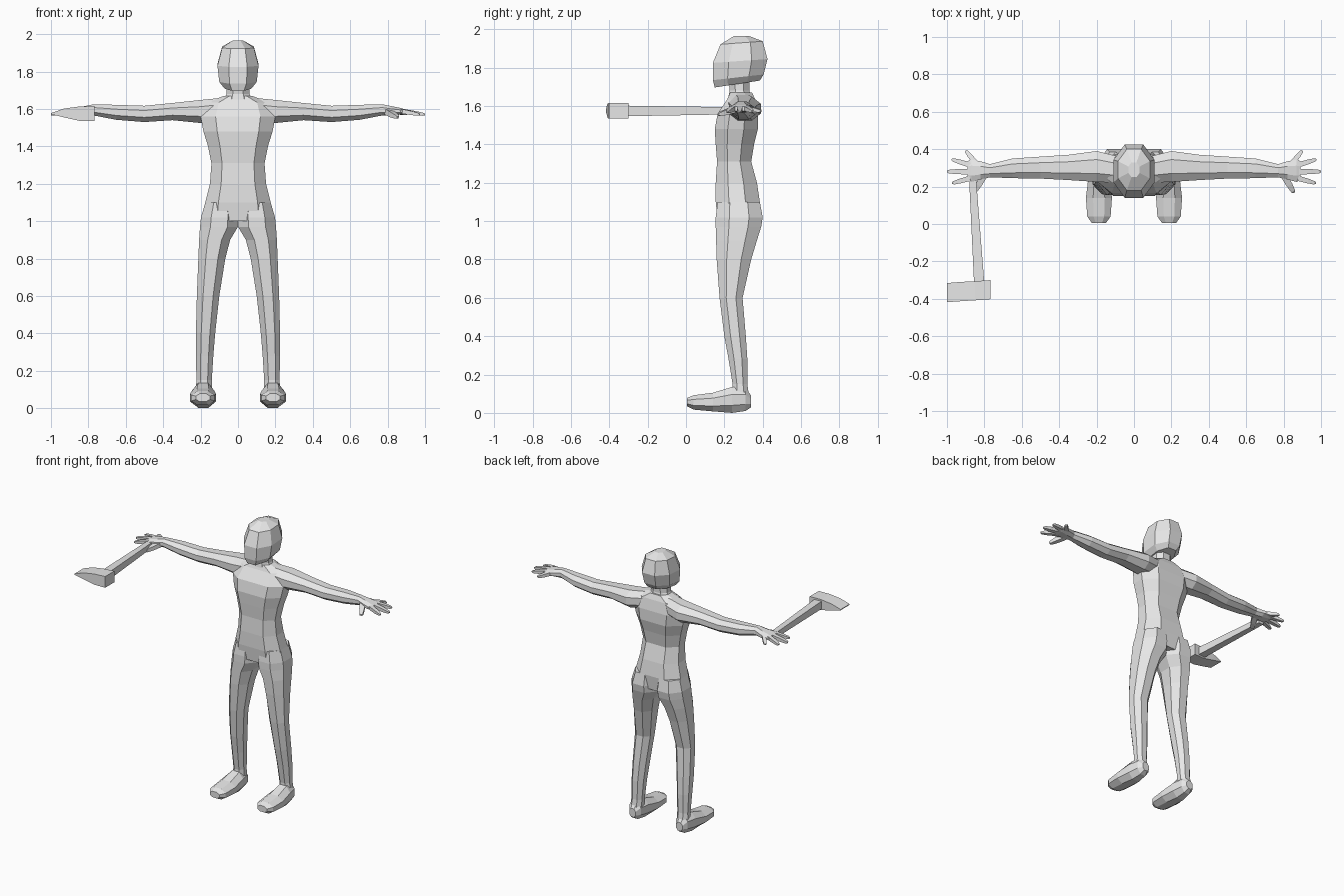
import bpy, bmesh
from mathutils import Vector

grey = bpy.data.materials.new("plain grey")
grey.diffuse_color = (0.8, 0.8, 0.8, 1)

# unit cross-sections: boxy torso, round limb, square
BODY = [(-.6, -1), (.6, -1), (1, -.4), (1, .35), (.55, 1), (-.55, 1), (-1, .35), (-1, -.4)]
ROUND = [(-.45, -1), (.45, -1), (1, -.42), (1, .42), (.45, 1), (-.45, 1), (-1, .42), (-1, -.42)]
SQUARE = [(-1, -1), (1, -1), (1, 1), (-1, 1)]


def loft(name, rings, mirror=False):
    """Skin a list of point rings, cap both ends."""
    bm = bmesh.new()
    rows = [[bm.verts.new(p) for p in r] for r in rings]
    n = len(rows[0])
    for a, b in zip(rows, rows[1:]):
        for i in range(n):
            j = (i + 1) % n
            bm.faces.new((a[i], a[j], b[j], b[i]))
    bm.faces.new(rows[0])
    bm.faces.new(rows[-1])
    bmesh.ops.recalc_face_normals(bm, faces=bm.faces)
    me = bpy.data.meshes.new(name)
    bm.to_mesh(me)
    bm.free()
    me.materials.append(grey)
    ob = bpy.data.objects.new(name, me)
    bpy.context.collection.objects.link(ob)
    if mirror:
        ob.modifiers.new("mirror", 'MIRROR').use_mirror_merge = False
    return ob


def zring(sec, z, x0, x1, y0, y1, tilt=0):
    xc, yc, hx, hy = (x0 + x1) / 2, (y0 + y1) / 2, (x1 - x0) / 2, (y1 - y0) / 2
    return [(xc + u * hx, yc + v * hy, z + tilt * v) for u, v in sec]


def yring(sec, y, x0, x1, z0, z1):
    return [(px, y, pz) for px, pz, _ in zring(sec, 0, x0, x1, z0, z1)]


def xring(sec, x, y0, y1, z0, z1):
    return [(x, py, pz) for py, pz, _ in zring(sec, 0, y0, y1, z0, z1)]


# torso: z, half width, front y, back y
loft("torso", [zring(BODY, z, -h, h, a, b) for z, h, a, b in [
    (1.0, .185, .165, .375), (1.1, .175, .155, .385), (1.2, .15, .155, .37),
    (1.31, .142, .162, .34), (1.4, .16, .155, .355), (1.48, .185, .15, .375),
    (1.56, .20, .165, .375), (1.635, .17, .215, .36), (1.67, .075, .23, .345)]])

# neck
loft("neck", [zring(ROUND, z, -h, h, a, b) for z, h, a, b in [
    (1.62, .09, .215, .35), (1.68, .062, .228, .33), (1.75, .06, .22, .33)]])

# head, tilted up towards the back at the jaw
loft("head", [zring(ROUND, z, -h, h, a, b, t) for z, h, a, b, t in [
    (1.715, .07, .15, .385, .018), (1.75, .10, .14, .405, .015),
    (1.835, .11, .14, .425, .01), (1.93, .085, .18, .40, .008),
    (1.965, .03, .25, .33, 0)]])

# legs: z, inner x, outer x, front y, back y
loft("legs", [zring(ROUND, z, *r) for z, *r in [
    (1.1, .01, .175, .165, .385), (1.02, .0, .198, .155, .40),
    (.97, .0, .203, .155, .392), (.9, .042, .208, .157, .37),
    (.8, .068, .212, .16, .34), (.6, .10, .22, .175, .295),
    (.4, .122, .225, .20, .312), (.28, .132, .225, .222, .32),
    (.15, .14, .222, .243, .32), (.08, .14, .228, .24, .33)]], True)

# feet: y, inner x, outer x, bottom z, top z
loft("feet", [yring(ROUND, y, *r) for y, *r in [
    (.005, .15, .225, .035, .078), (.04, .125, .25, .017, .092),
    (.14, .118, .257, .008, .105), (.24, .128, .245, 0, .135),
    (.31, .14, .23, .01, .13), (.34, .16, .21, .03, .09)]], True)

# arms and palms: x, front y, back y, bottom z, top z
loft("arms", [xring(ROUND, x, *r) for x, *r in [
    (.08, .22, .36, 1.54, 1.66), (.2, .225, .39, 1.525, 1.648),
    (.35, .235, .37, 1.54, 1.632), (.5, .243, .36, 1.53, 1.617),
    (.65, .245, .35, 1.542, 1.622), (.77, .25, .32, 1.565, 1.625),
    (.82, .238, .335, 1.565, 1.615), (.87, .225, .345, 1.57, 1.605),
    (.89, .235, .335, 1.574, 1.598)]], True)

# fingers: base, tip, base half thickness
for name, base, tip, w in [
        ("little_finger", (.845, .325, 1.588), (.90, .392, 1.573), .014),
        ("ring_finger", (.875, .315, 1.588), (.975, .345, 1.573), .014),
        ("middle_finger", (.88, .28, 1.588), (1.0, .28, 1.57), .015),
        ("index_finger", (.875, .245, 1.588), (.972, .218, 1.57), .014),
        ("thumb", (.80, .262, 1.585), (.855, .168, 1.555), .018)]:
    a, b = Vector(base), Vector(tip)
    side = (b - a).cross(Vector((0, 0, 1))).normalized()
    up = side.cross(b - a).normalized()
    loft(name, [[a.lerp(b, t) + side * u * w * k + up * v * w * k * .85
                 for u, v in SQUARE] for t, k in [(0, 1), (.55, .9), (.9, .65), (1, .3)]], True)

# axe handle, running forward from the hand
loft("axe_handle", [yring(SQUARE, y, *r) for y, *r in [
    (.25, -.882, -.845, 1.557, 1.594), (-.32, -.855, -.80, 1.547, 1.602)]])

# axe head: square poll, tapering to the cutting edge
loft("axe_head", [xring(SQUARE, x, *r) for x, *r in [
    (-.767, -.402, -.30, 1.535, 1.615), (-.85, -.408, -.306, 1.537, 1.613),
    (-.93, -.413, -.31, 1.555, 1.602), (-1.0, -.418, -.316, 1.572, 1.578)]])
